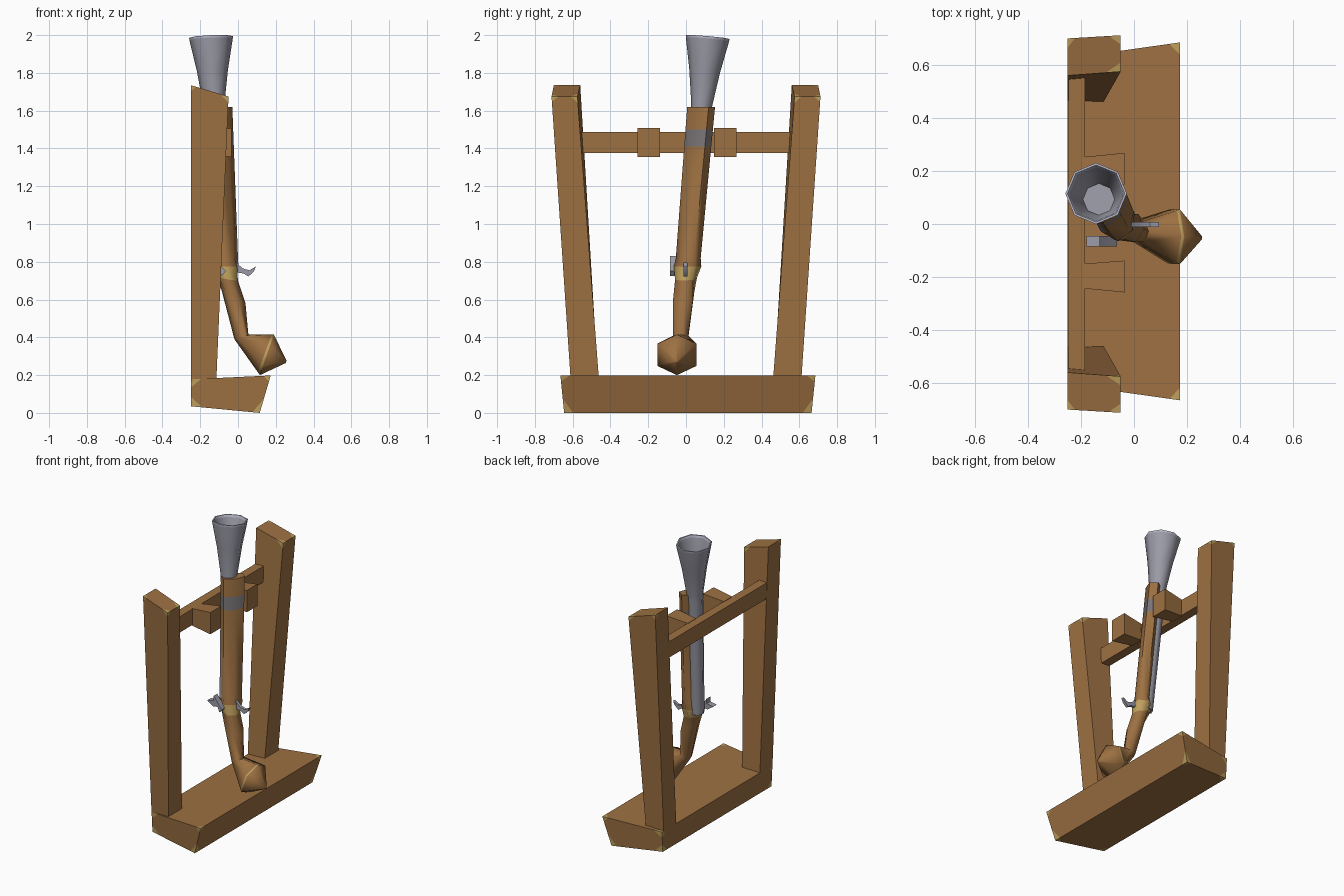
import bpy, bmesh, math
from mathutils import Vector

if "Cube" in bpy.data.objects:
    bpy.data.objects.remove(bpy.data.objects["Cube"])


def mat(name, rgb):
    m = bpy.data.materials.new(name)
    m.diffuse_color = (*rgb, 1)
    m.use_nodes = True
    m.node_tree.nodes["Principled BSDF"].inputs["Base Color"].default_value = m.diffuse_color
    return m


WOOD = mat("wood", (0.34, 0.165, 0.055))
WORN = mat("worn_wood", (0.52, 0.35, 0.11))
STEEL = mat("steel", (0.33, 0.33, 0.39))
RIM = mat("bright_steel", (0.48, 0.48, 0.60))
BAND = mat("dull_steel", (0.19, 0.175, 0.185))


def finish(name, bm, mats, smooth=None):
    bmesh.ops.recalc_face_normals(bm, faces=bm.faces[:])
    me = bpy.data.meshes.new(name)
    bm.to_mesh(me)
    bm.free()
    for m in mats:
        me.materials.append(m)
    if smooth:
        me.polygons.foreach_set("use_smooth", [True] * len(me.polygons))
        me.set_sharp_from_angle(angle=math.radians(smooth))
    ob = bpy.data.objects.new(name, me)
    bpy.context.collection.objects.link(ob)
    return ob


def loft(bm, rings, cap=True):
    """Bridge rings of points; returns the face strips between them."""
    vs = [[bm.verts.new(p) for p in r] for r in rings]
    n = len(rings[0])
    strips = [[bm.faces.new((a[i], a[(i + 1) % n], b[(i + 1) % n], b[i]))
               for i in range(n)] for a, b in zip(vs, vs[1:])]
    if cap:
        bm.faces.new(vs[0])
        bm.faces.new(vs[-1])
    return strips


def block(name, low, high, chips=(), size=0.03):
    """Six-sided block from two quads, with worn corners (point, outward signs)."""
    bm = bmesh.new()
    loft(bm, [low, high])
    for p, s in chips:
        n = Vector(s).normalized()
        co = Vector(p) - n * size
        bmesh.ops.bisect_plane(bm, geom=bm.verts[:] + bm.edges[:] + bm.faces[:],
                               plane_co=co, plane_no=n)
        for f in bm.faces:
            if (f.calc_center_median() - co).dot(n) > 1e-5:
                f.material_index = 1
    return finish(name, bm, [WOOD, WORN])


# Base plank: a tapered slab, wider at the front edge
def base_quad(xb, yb, zb, xf, yf, zf):
    o = 0.01
    return [(xb, o - yb, zb), (xf, o - yf, zf), (xf, o + yf, zf), (xb, o + yb, zb)]


low = base_quad(-0.25, 0.605, 0.035, 0.115, 0.655, 0.0)
high = base_quad(-0.25, 0.615, 0.178, 0.173, 0.675, 0.198)
signs = [(-1, -1), (1, -1), (1, 1), (-1, 1)]
chips = [(p, (*s, -1)) for p, s in zip(low, signs)] + \
        [(p, (*s, 1)) for p, s in zip(high, signs)]
block("base", low, high, chips, 0.027)

# Two uprights leaning outward, and the rest blocks on the crossbar
for side, s in (("right", 1), ("left", -1)):
    low = [(-0.25, s * 0.605, 0.165), (-0.115, s * 0.61, 0.165),
           (-0.115, s * 0.46, 0.165), (-0.25, s * 0.465, 0.165)]
    high = [(-0.25, s * 0.70, 1.735), (-0.05, s * 0.712, 1.675),
            (-0.05, s * 0.575, 1.675), (-0.25, s * 0.56, 1.735)]
    chips = [(high[0], (-1, s, 1)), (high[1], (1, s, 1)), (high[2], (1, -s, 1))]
    block("upright_" + side, low, high, chips, 0.02)
    c = 0.005
    block("rest_block_" + side,
          [(-0.19, c + s * 0.155, 1.37), (-0.19, c + s * 0.248, 1.37),
           (-0.19, c + s * 0.248, 1.49), (-0.19, c + s * 0.155, 1.49)],
          [(-0.035, c + s * 0.143, 1.355), (-0.035, c + s * 0.263, 1.355),
           (-0.035, c + s * 0.263, 1.508), (-0.035, c + s * 0.143, 1.508)])

# Crossbar
block("crossbar", *[[(-0.248, y, 1.375), (-0.185, y, 1.375),
                     (-0.185, y, 1.487), (-0.248, y, 1.487)] for y in (-0.58, 0.58)])

# Gun barrel with flared hollow muzzle, along a leaning axis
TOP = Vector((-0.143, 0.115, 1.99))
AXIS = Vector((-0.042, 0.088, 1)).normalized()
U = Vector((1, 0, 0)).cross(AXIS).normalized()
V = AXIS.cross(U)


def disc(d, r, n=8):
    c = TOP - AXIS * d
    return [c + r * (math.cos(t) * U + math.sin(t) * V)
            for t in (math.tau * i / n for i in range(n))]


bm = bmesh.new()
strips = loft(bm, [disc(1.25, 0.048), disc(0.42, 0.053), disc(0.36, 0.056),
                   disc(0.18, 0.082), disc(0.012, 0.115), disc(0, 0.116),
                   disc(0, 0.108), disc(0.015, 0.102), disc(0.25, 0.06)])
for k in (4, 5, 6):
    for f in strips[k]:
        f.material_index = 1
finish("barrel", bm, [STEEL, RIM], 60)


# Gun stock: six-sided rings (centre, half depth vector in xz, half width, roll)
def ring(c, d, w, roll=0.0):
    cs, sn = math.cos(math.radians(roll)), math.sin(math.radians(roll))
    pts = []
    for a, b in ((1, 0), (0.55, 1), (-0.55, 1), (-1, 0), (-0.55, -1), (0.55, -1)):
        x, y, z = d[0] * a, w * b, d[1] * a
        pts.append(Vector(c) + Vector((x * cs + y * sn, y * cs - x * sn, z)))
    return pts


def fore(z):
    t = (z - 0.82) / 0.8
    return ring((-0.06 - 0.036 * t, 0.012 + 0.068 * t, z),
                (0.05, 0), 0.062 + 0.01 * t, 38)


rings = [fore(1.62), fore(1.50), fore(1.41), fore(0.82),
         ring((-0.06, 0.008, 0.775), (0.064, 0), 0.064, 30),
         ring((-0.055, 0.0, 0.71), (0.058, -0.01), 0.05, 20),
         ring((-0.025, -0.012, 0.62), (0.065, -0.04), 0.053, 6),
         ring((0.018, -0.028, 0.402), (0.037, 0.012), 0.04),
         ring((0.142, -0.047, 0.315), (0.037, 0.1), 0.098),
         ring((0.153, -0.048, 0.307), (0.037, 0.107), 0.103),
         ring((0.255, -0.052, 0.27), (0.002, 0.006), 0.006)]
bm = bmesh.new()
strips = loft(bm, rings)
for f in strips[1]:
    f.material_index = 2
for f in strips[4] + strips[8]:
    f.material_index = 1
finish("stock", bm, [WOOD, WORN, BAND], 70)


# Hammer and trigger: small side-profile plates
def plate(name, pts, y0, y1):
    bm = bmesh.new()
    loft(bm, [[(x, y, z) for x, z in pts] for y in (y0, y1)])
    finish(name, bm, [STEEL], 40)


plate("hammer", [(-0.085, 0.725), (-0.065, 0.75), (-0.10, 0.79), (-0.13, 0.83),
                 (-0.13, 0.795), (-0.18, 0.785), (-0.135, 0.755), (-0.10, 0.76)],
      -0.085, -0.045)
plate("trigger", [(-0.015, 0.80), (0.025, 0.765), (0.06, 0.755), (0.095, 0.775),
                  (0.085, 0.75), (0.055, 0.722), (0.03, 0.738), (-0.015, 0.745)],
      -0.012, 0.008)
